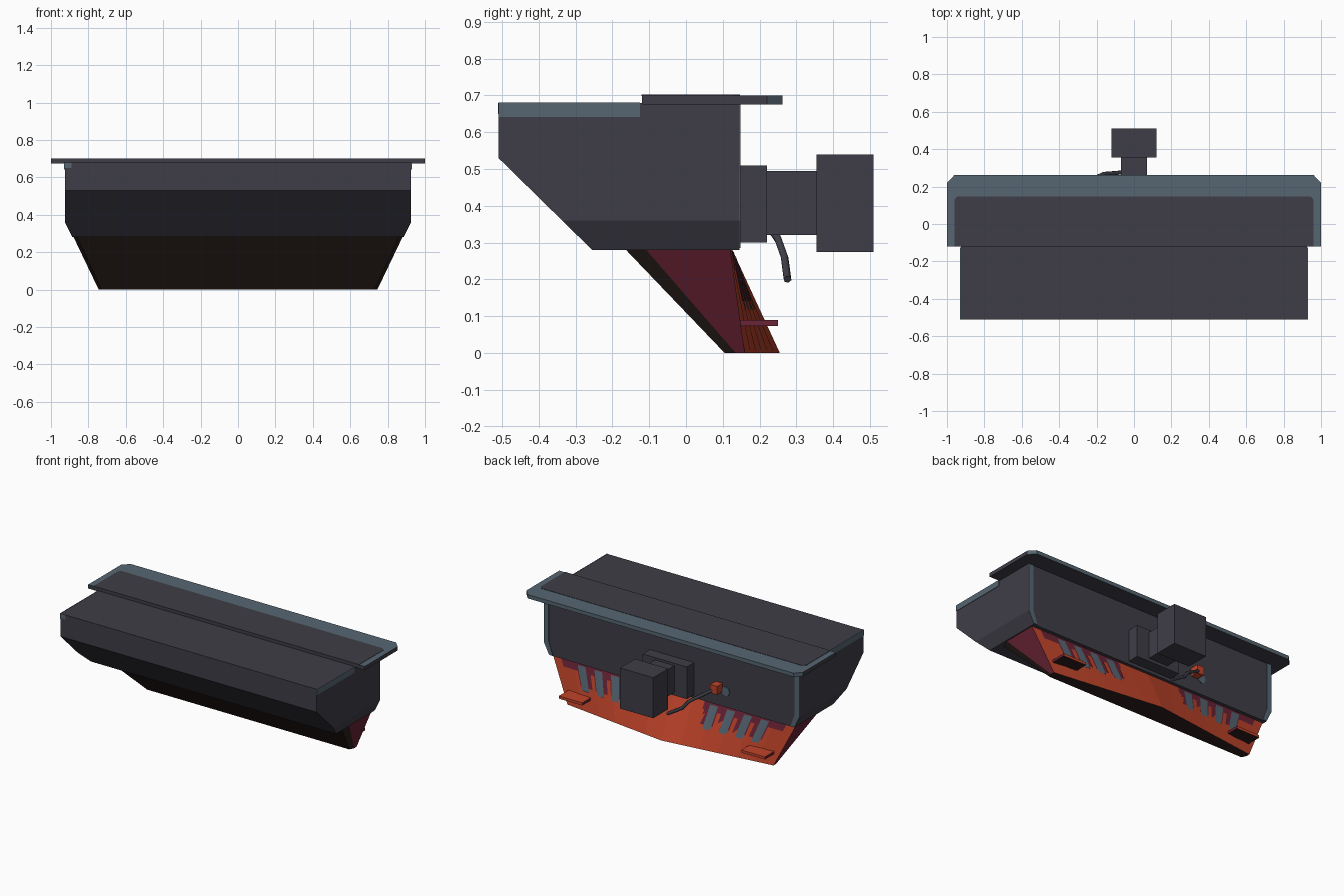
import bpy, bmesh
from mathutils import Vector

if "Cube" in bpy.data.objects:
    bpy.data.objects.remove(bpy.data.objects["Cube"])


def mat(name, r, g, b):
    lin = lambda c: ((c / 255 + 0.055) / 1.055) ** 2.4 if c > 10 else c / 255 / 12.92
    m = bpy.data.materials.new(name)
    m.diffuse_color = (lin(r), lin(g), lin(b), 1)
    m.use_nodes = True
    m.node_tree.nodes["Principled BSDF"].inputs["Base Color"].default_value = m.diffuse_color
    return m


CHARCOAL = mat("charcoal", 63, 61, 71)
SLATE = mat("slate blue", 86, 102, 114)
ORANGE = mat("burnt orange", 192, 68, 42)
MAROON = mat("maroon", 106, 35, 54)
BROWN = mat("dark brown", 46, 33, 30)


def finish(name, bm, mats):
    me = bpy.data.meshes.new(name)
    bm.to_mesh(me)
    bm.free()
    for m in mats:
        me.materials.append(m)
    ob = bpy.data.objects.new(name, me)
    bpy.context.collection.objects.link(ob)
    return ob


def prism(points, axis):
    """Solid from a closed polygon of 3D points, extruded along axis."""
    bm = bmesh.new()
    f = bm.faces.new([bm.verts.new(p) for p in points])
    ext = bmesh.ops.extrude_face_region(bm, geom=[f])
    bmesh.ops.translate(bm, vec=axis, verts=[v for v in ext["geom"] if isinstance(v, bmesh.types.BMVert)])
    bmesh.ops.recalc_face_normals(bm, faces=bm.faces)
    bm.normal_update()
    return bm


def box_bm(x0, x1, y0, y1, z0, z1):
    return prism([(x0, y0, z0), (x1, y0, z0), (x1, y1, z0), (x0, y1, z0)], (0, 0, z1 - z0))


def box(name, m, *dims):
    return finish(name, box_bm(*dims), [m])


# Hull: side profile extruded across, lower ends bevelled by cutting planes
profile = [(-.51, .68), (-.51, .53), (-.255, .28), (.145, .28), (.145, .68)]
bm = prism([(-.926, y, z) for y, z in profile], (1.852, 0, 0))
for s in (-1, 1):
    cut = bmesh.ops.bisect_plane(bm, geom=bm.verts[:] + bm.edges[:] + bm.faces[:],
                                 plane_co=(s * .926, 0, .36), plane_no=(s * .08, 0, -.04),
                                 clear_outer=True)
    edges = [e for e in bm.edges if e.is_boundary]
    bmesh.ops.holes_fill(bm, edges=edges)
bmesh.ops.recalc_face_normals(bm, faces=bm.faces)
finish("hull", bm, [CHARCOAL])

# Worn slate trim on hull sides, front corner and back corners
for s, side in ((-1, "left"), (1, "right")):
    xs = sorted((s * .925, s * .929))
    box("side_trim_" + side, SLATE, *xs, -.51, -.125, .642, .681)
    edge = [(s * .925, .36), (s * .925, .675), (s * .89, .675), (s * .89, .37), (s * .86, .285), (s * .888, .285)]
    finish("back_corner_trim_" + side, prism([(x, .144, z) for x, z in edge], (0, .004, 0)), [SLATE])
box("front_corner_trim", SLATE, -.926, -.89, -.511, -.505, .65, .68)

# Deck plate with clipped back corners: slate above and behind, charcoal elsewhere
deck = [(-1, -.12), (1, -.12), (1, .22), (.96, .262), (-.96, .262), (-1, .22)]
bm = prism([(x, y, .675) for x, y in deck], (0, 0, .025))
for f in bm.faces:
    f.material_index = 1 if f.normal.z > .5 or f.normal.y > .3 else 0
finish("deck_plate", bm, [CHARCOAL, SLATE])
panel = [(-.96, -.121), (.96, -.121), (.96, .13), (.945, .147), (-.945, .147), (-.96, .13)]
finish("deck_panel", prism([(x, y, .698) for x, y in panel], (0, 0, .004)), [CHARCOAL])


# Lower bin: tapered loft whose back panel bulges at the bottom centre
def back_point(u, t, lift=0.0):
    """u: -1..1 across, t: 0 bottom to 1 top, on the back panel."""
    half = .745 + (.88 - .745) * t
    mid = .255 + (.125 - .255) * t
    side = .16 + (.12 - .16) * t
    return Vector((u * half, mid + (side - mid) * abs(u) + lift, .282 * t))


def patch(bm, u0, u1, t0, t1, n, lift, index):
    """Strip of quads lying on the back panel."""
    cols = []
    for i in range(n + 1):
        u = u0 + (u1 - u0) * i / n
        cols.append([bm.verts.new(back_point(u, t, lift)) for t in (t0, t1)])
    for a, b in zip(cols, cols[1:]):
        f = bm.faces.new((b[0], a[0], a[1], b[1]))
        f.material_index = index
    return cols


bm = bmesh.new()
cols = patch(bm, -1, 1, 0, 1, 12, 0, 0)
front_ring = [(.88, -.11, .745, .135), (.86, -.165, .73, .105)]
ring = [cols[-1]]
for s, order in ((1, front_ring), (-1, front_ring[::-1])):
    for xt, yt, xb, yb in order:
        ring.append([bm.verts.new((s * xb, yb, 0)), bm.verts.new((s * xt, yt, .282))])
ring.append(cols[0])
for i, (a, b) in enumerate(zip(ring, ring[1:])):
    f = bm.faces.new((a[0], b[0], b[1], a[1]))
    f.material_index = 1 if i in (0, 4) else 2
base = bm.faces.new([c[0] for c in cols] + [r[0] for r in ring[1:-1]])
base.material_index = 2
bmesh.ops.recalc_face_normals(bm, faces=bm.faces)
# The open top would not affect the look: it is hidden inside the hull
finish("lower_bin", bm, [ORANGE, MAROON, BROWN])

# Painted stripes on the back panel: maroon band and teeth, slate bars
bm = bmesh.new()
for s in (-1, 1):
    def strip(a, b, t0, t1, lift, index):
        lo, hi = sorted((s * a, s * b))
        patch(bm, lo, hi, t0, t1, 2, lift, index)
    strip(.26, .93, .80, .98, .003, 0)
    for c in (.33, .47, .61, .75):
        strip(c - .055, c + .055, .50, .80, .003, 0)
        strip(c - .02, c + .045, .42, .93, .005, 1)
bmesh.ops.recalc_face_normals(bm, faces=bm.faces)
for f in bm.faces:
    if f.normal.y < 0:
        f.normal_flip()
finish("back_stripes", bm, [MAROON, SLATE])

# Small steps on the bin's back
for s, side in ((-1, "left"), (1, "right")):
    bm = box_bm(*sorted((s * .575, s * .745)), .14, .25, .073, .09)
    for f in bm.faces:
        f.material_index = 1 if abs(f.normal.x) > .5 else 2 if f.normal.z < -.5 else 0
    finish("step_" + side, bm, [ORANGE, MAROON, BROWN])

# Rear motor: mounting flange, neck and housing
box("motor_flange", CHARCOAL, -.16, .16, .14, .22, .30, .51)
box("motor_neck", CHARCOAL, -.07, .07, .21, .36, .32, .495)
box("motor_housing", CHARCOAL, -.12, .12, .355, .51, .275, .54)

# Lever with its orange socket and round wall cap
curve = bpy.data.curves.new("lever", "CURVE")
curve.dimensions = "3D"
curve.bevel_depth = .011
curve.bevel_resolution = 1
curve.use_fill_caps = True
sp = curve.splines.new("POLY")
path = [(-.33, .19, .395), (-.20, .25, .31), (-.16, .268, .26), (-.06, .276, .20)]
sp.points.add(len(path) - 1)
for p, co in zip(sp.points, path):
    p.co = (*co, 1)
curve.materials.append(CHARCOAL)
bpy.context.collection.objects.link(bpy.data.objects.new("lever", curve))
box("lever_socket", ORANGE, -.365, -.315, .14, .20, .375, .43)
bpy.ops.mesh.primitive_cylinder_add(vertices=8, radius=.03, depth=.008,
                                    location=(-.39, .146, .385), rotation=(1.5708, 0, 0))
cap = bpy.context.object
cap.name = "wall_cap"
cap.data.materials.append(SLATE)
